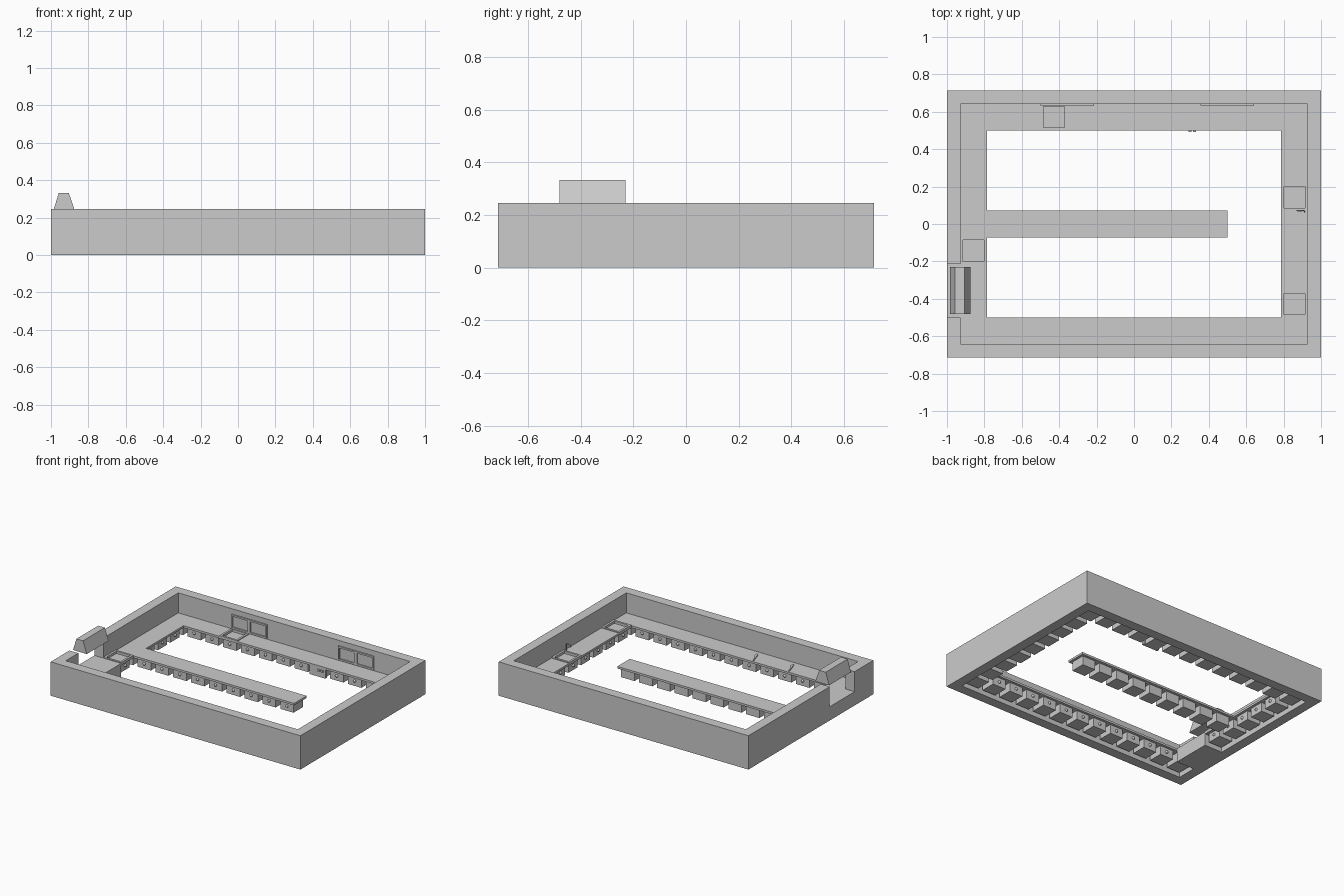
import bpy, bmesh, math
from mathutils import Matrix, Vector

if "Cube" in bpy.data.objects:
    bpy.data.objects.remove(bpy.data.objects["Cube"])

M = 1 / 7                     # square kitchen module
IX, IY = 6.5 * M, 4.5 * M     # inner half sizes of the room
OX, OY = 1.0, 5 * M           # outer half sizes
H = 0.245                     # wall height
TOP, UNDER = 0.10, 0.085      # worktop faces


def add_box(bm, x0, x1, y0, y1, z0, z1):
    mat = Matrix.Translation(((x0 + x1) / 2, (y0 + y1) / 2, (z0 + z1) / 2)) @ \
        Matrix.Diagonal((x1 - x0, y1 - y0, z1 - z0, 1))
    bmesh.ops.create_cube(bm, size=1, matrix=mat)


def finish(bm, name):
    bmesh.ops.recalc_face_normals(bm, faces=bm.faces)
    me = bpy.data.meshes.new(name)
    bm.to_mesh(me)
    bm.free()
    ob = bpy.data.objects.new(name, me)
    bpy.context.collection.objects.link(ob)
    return ob


def boxes(name, items):
    bm = bmesh.new()
    for b in items:
        add_box(bm, *b)
    return finish(bm, name)


def prism(name, pts, axis, a, b):
    """Extrude a 2D outline: axis 'y' takes (x, z) points, 'z' takes (x, y)."""
    bm = bmesh.new()
    put = (lambda p: (p[0], a, p[1])) if axis == 'y' else (lambda p: (p[0], p[1], a))
    f = bm.faces.new([bm.verts.new(put(p)) for p in pts])
    out = bmesh.ops.extrude_face_region(bm, geom=[f])['geom']
    d = Vector((0, b - a, 0)) if axis == 'y' else Vector((0, 0, b - a))
    bmesh.ops.translate(bm, vec=d, verts=[v for v in out if isinstance(v, bmesh.types.BMVert)])
    return finish(bm, name)


def centre(c, r):
    return -IX + (c + .5) * M, -IY + (r + .5) * M


# Room walls, with a gap for the oven hatch on the left
boxes("walls", [
    (-OX, OX, -OY, -IY, 0, H), (-OX, OX, IY, OY, 0, H),
    (IX, OX, -IY, IY, 0, H),
    (-OX, -IX, -IY, -3.5 * M, 0, H), (-OX, -IX, -1.5 * M, IY, 0, H)])

# Oven block passing through the wall, and the chimney hood over it
boxes("oven_block", [(-OX, -5.5 * M, -3.5 * M, -1.5 * M, 0, TOP)])
prism("chimney_hood", [(-.985, H), (-.875, H), (-.905, .333), (-.958, .333)], 'y', -.48, -.23)

# Grid cells: (column, row) -> facing direction of the cabinet door
cells = {}
for c in range(13):
    cells[c, 0] = (0, 1)
    cells[c, 8] = (0, -1)
for r in range(1, 8):
    cells[0, r] = (1, 0)
    cells[12, r] = (-1, 0)
for c in range(1, 10):
    cells[c, 4] = (0, -1)
for r in (1, 2):
    del cells[0, r]           # taken by the oven
sinks = [(3, 8), (12, 5), (12, 1), (0, 3)]
corners = [(0, 0), (12, 0), (0, 8), (12, 8)]
dishwasher = (8, 8)

# Worktops: long runs broken only by the sinks
boxes("worktops", [
    (-IX, IX, -IY, -3.5 * M, UNDER, TOP),
    (-IX, -3.5 * M, 3.5 * M, IY, UNDER, TOP),
    (-2.5 * M, IX, 3.5 * M, IY, UNDER, TOP),
    (-IX, -5.5 * M, -.5 * M, 3.5 * M, UNDER, TOP),
    (-5.5 * M, 3.5 * M, -.5 * M, .5 * M, UNDER, TOP),
    (5.5 * M, IX, -2.5 * M, .5 * M, UNDER, TOP),
    (5.5 * M, IX, 1.5 * M, 3.5 * M, UNDER, TOP)])

# Cabinets and round door knobs
cab, knobs, h = bmesh.new(), bmesh.new(), 0.053
for (c, r), (dx, dy) in cells.items():
    x, y = centre(c, r)
    add_box(cab, x - h, x + h, y - h, y + h, 0.02, UNDER)
    if (c, r) in corners or (c, r) == dishwasher:
        continue
    bmesh.ops.create_uvsphere(knobs, u_segments=10, v_segments=6, radius=.011,
                              matrix=Matrix.Translation((x + dx * h, y + dy * h, .055)))
finish(cab, "cabinets")
finish(knobs, "cabinet_knobs")

# Sinks: rim around a shallow basin
o, i, zr = M / 2, M / 2 - .015, TOP + .006
items = []
for s in sinks:
    x, y = centre(*s)
    items += [(x - o, x + o, y - o, y - i, UNDER, zr), (x - o, x + o, y + i, y + o, UNDER, zr),
              (x - o, x - i, y - i, y + i, UNDER, zr), (x + i, x + o, y - i, y + i, UNDER, zr),
              (x - i, x + i, y - i, y + i, UNDER - .004, UNDER + .004)]
boxes("sinks", items)

# Faucet beside the right-hand sink
cu = bpy.data.curves.new("faucet", 'CURVE')
cu.dimensions, cu.bevel_depth, cu.bevel_resolution = '3D', .004, 1
sp = cu.splines.new('POLY')
pts = [(.912, .065, TOP), (.912, .065, .14)] + [
    (.892 + .02 * math.cos(a), .072, .14 + .02 * math.sin(a))
    for a in (math.pi * k / 5 for k in range(1, 6))]
sp.points.add(len(pts) - 1)
for p, q in zip(sp.points, pts):
    p.co = (*q, 1)
bpy.context.collection.objects.link(bpy.data.objects.new("faucet", cu))

# Dial pair on the rear appliance
x, y = centre(*dishwasher)
boxes("appliance_front", [(x - .064, x + .064, 3.5 * M, 3.5 * M + .02, .02, UNDER),
                          (x + .005, x + .022, 3.5 * M - .008, 3.5 * M, .062, .075),
                          (x + .03, x + .047, 3.5 * M - .008, 3.5 * M, .062, .075)])

# Two double windows on the back wall
for n, x0 in enumerate((-.5, .355)):
    x1, y0, t = x0 + 2 * M, IY - .009, .011
    xm = (x0 + x1) / 2
    boxes(f"window_{n + 1}", [
        (x0, x1, y0, IY, .195, .207), (x0, x1, y0, IY, .105, .117),
        (x0, x0 + t, y0, IY, .117, .195), (x1 - t, x1, y0, IY, .117, .195),
        (xm - t, xm + t, y0, IY, .117, .195)])

# Kitchen knives lying on the front worktop
for n, c in enumerate((3, 5)):
    x = centre(c, 0)[0] - .03
    prism(f"knife_{n + 1}", [(x - .012, -.51), (x - .006, -.51), (x + .007, -.545), (x + .027, -.575),
                             (x + .03, -.605), (x + .018, -.605), (x, -.55)], 'z', TOP, TOP + .007)
